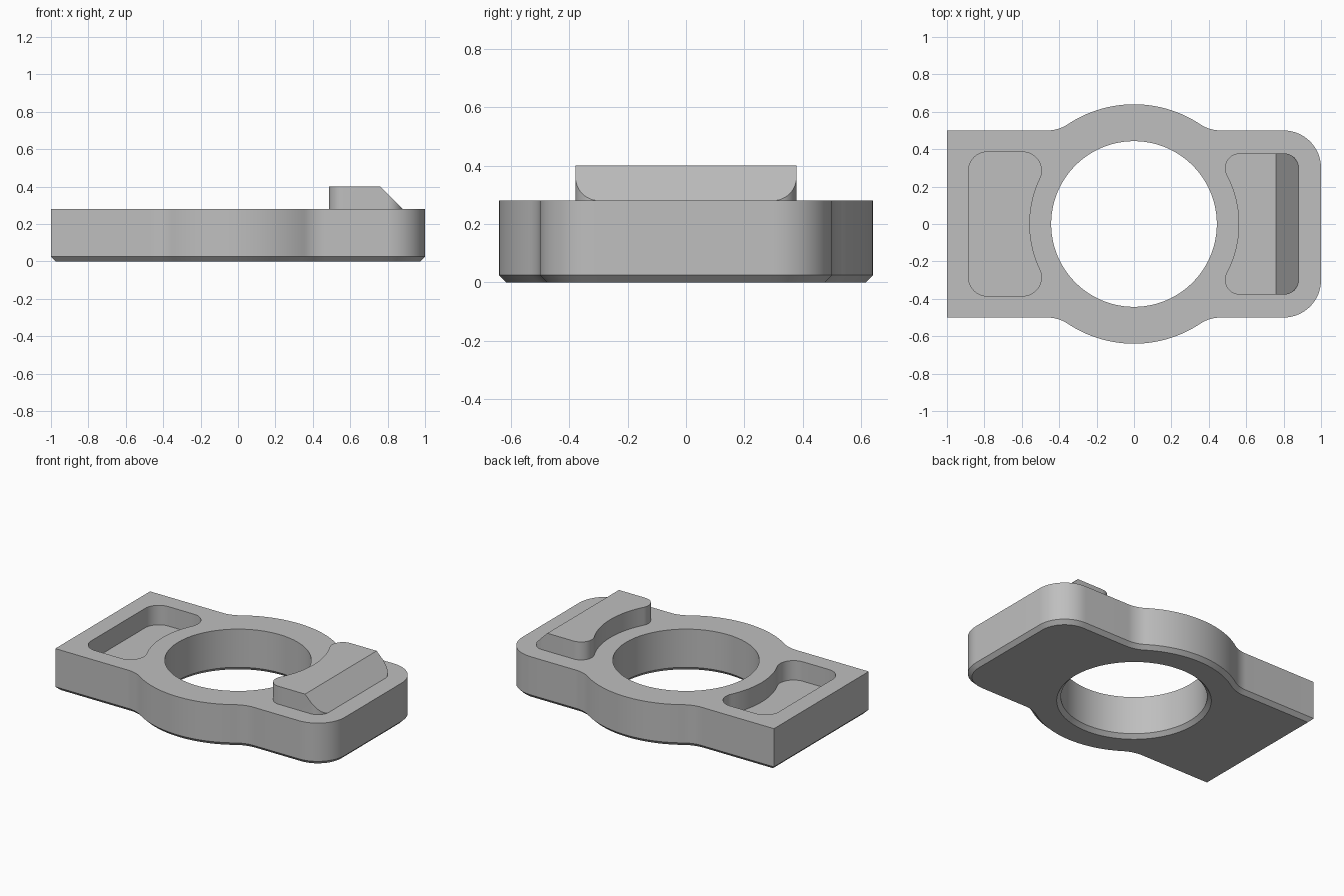
import bpy, bmesh, math
from mathutils import Vector

if "Cube" in bpy.data.objects:
    bpy.data.objects.remove(bpy.data.objects["Cube"])

TOP, CH = 0.28, 0.025          # plate thickness, bottom chamfer


def arc(cx, cy, r, a0, a1, n):
    """Points on an arc, angles in degrees."""
    return [(cx + r * math.cos(math.radians(a0 + (a1 - a0) * i / n)),
             cy + r * math.sin(math.radians(a0 + (a1 - a0) * i / n))) for i in range(n + 1)]


def mirrored(half):
    """Close a half outline (y > 0) with its mirror image."""
    return half + [(x, -y) for x, y in reversed(half) if abs(y) > 1e-6]


def plate_outline(o):
    """Rectangle with a round middle, inset by o."""
    w, r, f = 0.5 - o, 0.64 - o, 0.2 + o
    cx = math.sqrt((r + f) ** 2 - (w + f) ** 2)
    a = math.degrees(math.atan2(w + f, cx))
    right = arc(0.8, 0.3, 0.2 - o, 0, 90, 16)
    blend_r = arc(cx, w + f, f, 270, 180 + a, 10)
    bulge = arc(0, 0, r, a, 180 - a, 40)[1:-1]
    blend_l = [(-x, y) for x, y in reversed(blend_r)]
    return mirrored(right + blend_r + bulge + blend_l + [(-1 + o, w)])


def grip_outline(h, r, end, side):
    """Rounded block whose inner side follows the hole; side = 1 or -1."""
    R = 0.56
    cx, cy = math.sqrt((R + r) ** 2 - (h - r) ** 2), h - r
    a = math.degrees(math.atan2(cy, cx))
    half = (arc(end - r, cy, r, 0, 90, 12) + arc(cx, cy, r, 90, 180 + a, 18)
            + arc(0, 0, R, a, 0, 14)[1:])
    return [(x * side, y) for x, y in mirrored(half)]


def ring(bm, pts, z):
    vs = [bm.verts.new((x, y, z)) for x, y in pts]
    return vs, [bm.edges.new((vs[i - 1], vs[i])) for i in range(len(vs))]


def wall(bm, a, b):
    for i in range(len(a[0])):
        bm.faces.new((a[0][i - 1], a[0][i], b[0][i], b[0][i - 1]))


def fill(bm, *rings):
    bmesh.ops.triangle_fill(bm, use_beauty=True, edges=[e for r in rings for e in r[1]])


def finish(bm, name, mat):
    bmesh.ops.recalc_face_normals(bm, faces=bm.faces)
    me = bpy.data.meshes.new(name)
    bm.to_mesh(me)
    bm.free()
    me.materials.append(mat)
    ob = bpy.data.objects.new(name, me)
    bpy.context.collection.objects.link(ob)
    bpy.ops.object.select_all(action='DESELECT')
    ob.select_set(True)
    bpy.context.view_layer.objects.active = ob
    bpy.ops.object.shade_smooth_by_angle(angle=math.radians(30))


grey = bpy.data.materials.new("grey")
grey.diffuse_color = (0.52, 0.52, 0.52, 1)
grey.use_nodes = True
grey.node_tree.nodes["Principled BSDF"].inputs["Base Color"].default_value = grey.diffuse_color

# Plate with chamfered underside, centre hole and pocket
bm = bmesh.new()
outer = [ring(bm, plate_outline(o), z) for o, z in ((CH, 0), (0, CH), (0, TOP))]
hole = [ring(bm, arc(0, 0, r, 0, 360, 96)[:-1], z)
        for r, z in ((0.443 + CH, 0), (0.443, CH), (0.443, TOP))]
pocket = [ring(bm, grip_outline(0.385, 0.1, 0.885, -1), z) for z in (TOP - 0.13, TOP)]
for rings in (outer, hole, pocket):
    for a, b in zip(rings, rings[1:]):
        wall(bm, a, b)
fill(bm, outer[0], hole[0])
fill(bm, outer[2], hole[2], pocket[1])
fill(bm, pocket[0])
finish(bm, "plate", grey)

# Raised tab with a sloped outer end
bm = bmesh.new()
low, high = [ring(bm, grip_outline(0.378, 0.08, 0.88, 1), z) for z in (TOP - 0.02, 0.40)]
wall(bm, low, high)
fill(bm, low)
fill(bm, high)
cut = bmesh.ops.bisect_plane(bm, geom=bm.verts[:] + bm.edges[:] + bm.faces[:],
                             plane_co=Vector((0.76, 0, 0.40)), plane_no=Vector((1, 0, 1)),
                             clear_outer=True)
bmesh.ops.triangle_fill(bm, use_beauty=True, edges=[e for e in cut["geom_cut"]
                                  if isinstance(e, bmesh.types.BMEdge)])
finish(bm, "tab", grey)
